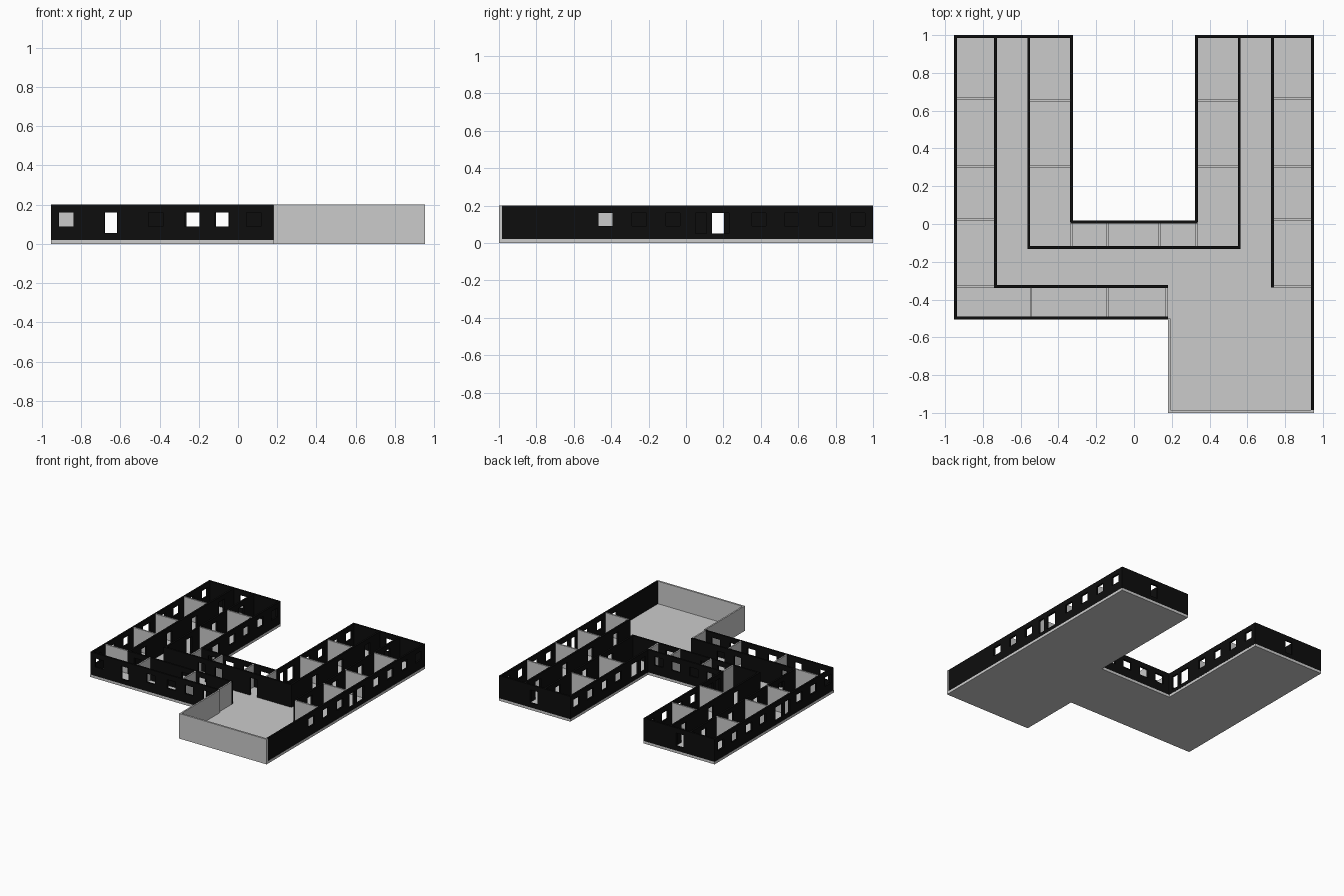
import bpy, bmesh

if "Cube" in bpy.data.objects:
    bpy.data.objects.remove(bpy.data.objects["Cube"])

H, FLOOR, T = 0.2, 0.02, 0.015      # wall top, slab top, wall thickness
black = bpy.data.materials.new("black_wall")
black.diffuse_color = (0.004, 0.004, 0.004, 1)
black.use_nodes = True
black.node_tree.nodes["Principled BSDF"].inputs["Base Color"].default_value = black.diffuse_color


def make_object(name, bm, mat=None):
    bmesh.ops.recalc_face_normals(bm, faces=bm.faces)
    me = bpy.data.meshes.new(name)
    bm.to_mesh(me)
    bm.free()
    ob = bpy.data.objects.new(name, me)
    bpy.context.collection.objects.link(ob)
    if mat:
        me.materials.append(mat)
    return ob


def wall(name, axis, pos, a, b, holes=(), thick=T, mat=black, z0=FLOOR):
    """Wall along an axis from a to b; holes are (centre, width, bottom, top)."""
    rects = [(c - w / 2, c + w / 2, lo, hi) for c, w, lo, hi in holes]
    ss = sorted({a, b} | {s for r in rects for s in r[:2]})
    zs = sorted({z0, H} | {z for r in rects for z in r[2:]})
    bm = bmesh.new()
    for s0, s1 in zip(ss, ss[1:]):
        for k0, k1 in zip(zs, zs[1:]):
            sm, zm = (s0 + s1) / 2, (k0 + k1) / 2
            if any(r[0] < sm < r[1] and r[2] < zm < r[3] for r in rects):
                continue
            quad = [(s0, k0), (s1, k0), (s1, k1), (s0, k1)]
            bm.faces.new([bm.verts.new((s, pos, z) if axis == 'x' else (pos, s, z))
                          for s, z in quad])
    bmesh.ops.remove_doubles(bm, verts=bm.verts, dist=1e-5)
    ob = make_object(name, bm, mat)
    mod = ob.modifiers.new("thickness", 'SOLIDIFY')
    mod.thickness, mod.offset = thick, 0


def windows(*cs):
    return [(c, 0.075, 0.09, 0.16) for c in cs]


def doors(*cs):
    return [(c, 0.065, FLOOR, 0.16) for c in cs]


def tall(*cs):
    return [(c, 0.065, 0.055, 0.16) for c in cs]


# Floor slab
bm = bmesh.new()
outline = [(-.953, -.505), (.18, -.505), (.18, -1), (.953, -1), (.953, 1), (.323, 1),
           (.323, .018), (-.323, .018), (-.323, 1), (-.953, 1)]
face = bm.faces.new([bm.verts.new((x, y, 0)) for x, y in outline])
ext = bmesh.ops.extrude_face_region(bm, geom=[face], use_keep_orig=True)
bmesh.ops.translate(bm, vec=(0, 0, FLOOR),
                    verts=[v for v in ext["geom"] if isinstance(v, bmesh.types.BMVert)])
make_object("floor_slab", bm)

# Two wings: outer, corridor, court and end walls plus room partitions
side_windows = windows(-.43, -.25, -.07, .39, .565, .745, .92)
entry = [(.08, .06, .05, .16), (.185, .09, .05, .16)]
for side, sx in (("left", -1), ("right", 1)):
    wall(side + "_outer_wall", 'y', sx * .945, -.503 if sx < 0 else -.985, 1,
         side_windows + entry)
    wall(side + "_corridor_outer_wall", 'y', sx * .733, -.337, 1,
         doors(-.15, .17, .49, .83))
    wall(side + "_corridor_inner_wall", 'y', sx * .557, -.132, 1,
         doors(.17, .49, .83))
    wall(side + "_court_wall", 'y', sx * .33, .01, 1,
         windows(.39, .565, .745, .92) + entry)
    ends = sorted((sx * .95, sx * .325))
    wall(side + "_end_wall", 'x', .9925, *ends, tall(sx * .645))
    for i, y in enumerate((.665, .305, .025, -.33)):
        wall(f"{side}_outer_partition_{i}", 'x', y, *sorted((sx * .94, sx * .735)),
             thick=.012, mat=None)
    for i, y in enumerate((.655, .305)):
        wall(f"{side}_inner_partition_{i}", 'x', y, *sorted((sx * .555, sx * .335)),
             thick=.012, mat=None)

# Middle block and front block
wall("middle_court_wall", 'x', .01, -.335, .335, windows(-.23, -.08, .08, .23))
wall("middle_corridor_wall", 'x', -.125, -.564, .564, doors(-.23, -.08, .23))
wall("front_corridor_wall", 'x', -.33, -.74, .18, doors(-.65, -.23, -.08))
wall("front_outer_wall", 'x', -.497, -.953, .18,
     windows(-.875, -.42, -.235, -.08, .08) + tall(-.648))
for i, x in enumerate((-.33, -.14, .135, .33)):
    wall(f"middle_partition_{i}", 'y', x, -.12, .005, thick=.012, mat=None)
for i, x in enumerate((-.545, -.14, .174)):
    wall(f"front_partition_{i}", 'y', x, -.492, -.335, thick=.012, mat=None)

# Hall walls
wall("hall_front_wall", 'x', -.9925, .18, .953, mat=None, z0=0)
wall("hall_left_wall", 'y', .186, -.99, -.5, thick=.012, mat=None, z0=0)
